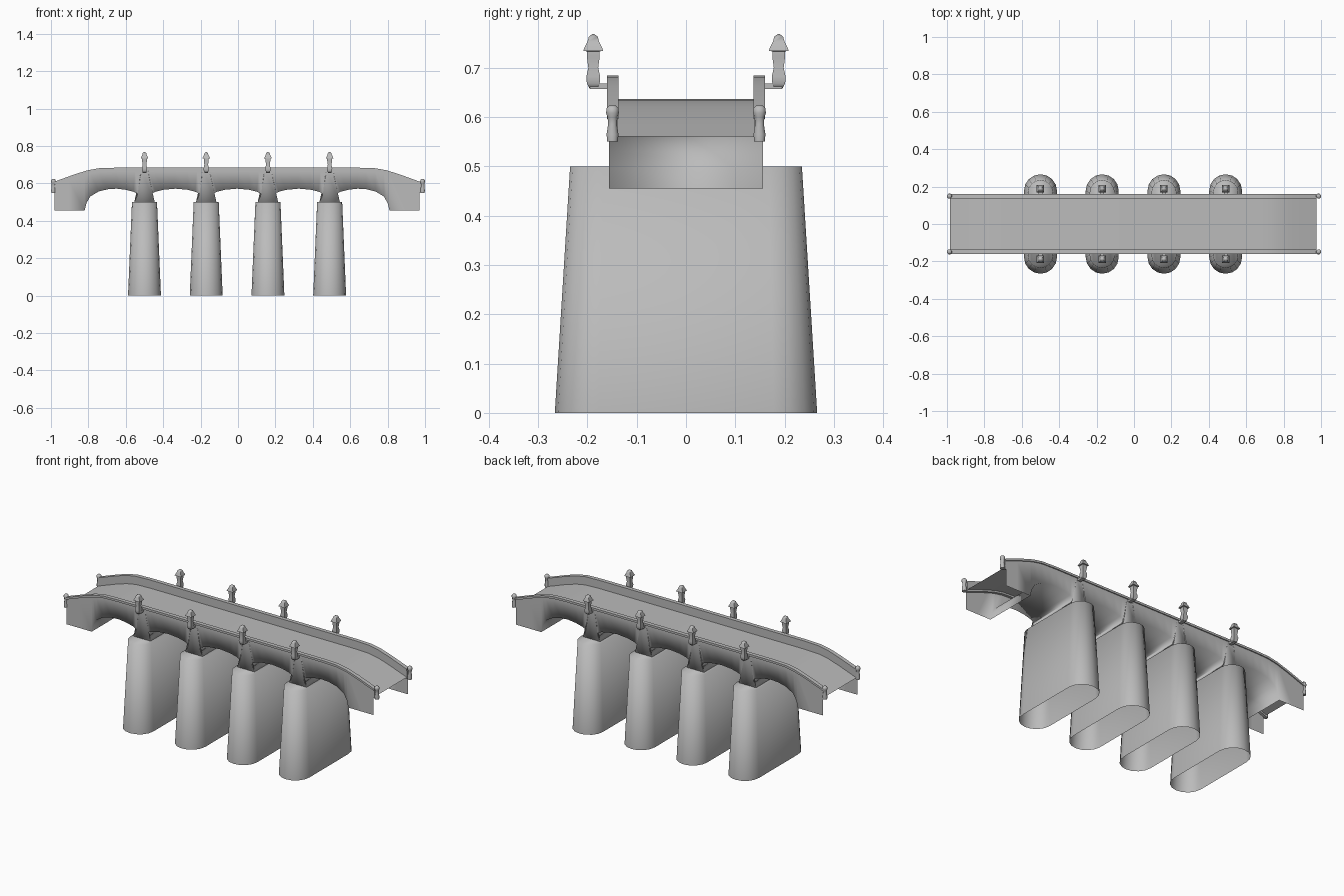
import bpy, bmesh, math

if "Cube" in bpy.data.objects:
    bpy.data.objects.remove(bpy.data.objects["Cube"])

stone = bpy.data.materials.new("grey_stone")
stone.use_nodes = True
stone.diffuse_color = (0.5, 0.5, 0.5, 1)
stone.node_tree.nodes["Principled BSDF"].inputs["Base Color"].default_value = (0.5, 0.5, 0.5, 1)

SHIFT = -0.005
PIERS = [-0.495, -0.165, 0.165, 0.495]
WALL_Y = 0.156


def finish(bm, name, angle=180, fix=True):
    if fix:
        bmesh.ops.recalc_face_normals(bm, faces=bm.faces)
    mesh = bpy.data.meshes.new(name)
    bm.to_mesh(mesh)
    bm.free()
    mesh.materials.append(stone)
    obj = bpy.data.objects.new(name, mesh)
    bpy.context.collection.objects.link(obj)
    bpy.ops.object.select_all(action="DESELECT")
    obj.select_set(True)
    bpy.context.view_layer.objects.active = obj
    bpy.ops.object.shade_smooth_by_angle(angle=math.radians(angle))
    return obj


def loft(bm, rings, closed=True, caps=(True, True)):
    """Skin a list of point rings; optionally cap the ends."""
    rows = [[bm.verts.new(p) for p in ring] for ring in rings]
    n = len(rows[0])
    for a, b in zip(rows, rows[1:]):
        for i in range(n if closed else n - 1):
            j = (i + 1) % n
            bm.faces.new((a[i], a[j], b[j], b[i]))
    if closed and caps[0]:
        bm.faces.new(rows[0][::-1])
    if closed and caps[1]:
        bm.faces.new(rows[-1])


def deck_z(x):
    """Road height: level in the middle, sloping down at both ends."""
    pts = [(0.65, 0.636), (0.74, 0.633), (0.8, 0.622), (0.87, 0.6), (0.98, 0.56)]
    x = abs(x)
    if x <= pts[0][0]:
        return pts[0][1]
    for (x0, z0), (x1, z1) in zip(pts, pts[1:]):
        if x <= x1:
            return z0 + (z1 - z0) * (x - x0) / (x1 - x0)
    return pts[-1][1]


STATIONS = [-0.98, -0.92, -0.87, -0.83, -0.8, -0.77, -0.74, -0.69, -0.65, 0]
STATIONS += [-x for x in STATIONS[-2::-1]]


def sweep(name, section, angle=40, closed=True):
    """Sweep a (y, height above road) section along the road."""
    bm = bmesh.new()
    loft(bm, [[(x + SHIFT, y, deck_z(x) + h) for y, h in section] for x in STATIONS], closed)
    return finish(bm, name, angle, closed)


# Road surface, parapets and copings
sweep("road_surface", [(-0.145, 0), (0.145, 0)], closed=False)
for s, side in ((1, "back"), (-1, "front")):
    sweep(side + "_parapet", [(s * y, h) for y, h in
          ((0.139, -0.01), (0.154, -0.01), (0.154, 0.04), (0.139, 0.04))])
    sweep(side + "_coping", [(s * y, h) for y, h in
          ((0.137, 0.036), (0.16, 0.036), (0.16, 0.048), (0.137, 0.048))])

# Arch line of one half: (bottom x, bottom z, top x)
neck = [(0.055, 0.498, 0.016), (0.042, 0.525, 0.018), (0.036, 0.545, 0.022),
        (0.06, 0.556, 0.05), (0.1, 0.566, 0.1)]
half = [(-0.975, 0.455), (-0.9, 0.455), (-0.815, 0.455), (-0.805, 0.495),
        (-0.785, 0.53), (-0.74, 0.557), (-0.69, 0.569), (-0.645, 0.572)]
half = [(x, z, x) for x, z in half]
for c in PIERS[:2]:
    half += [(c - x, z, c - t) for x, z, t in reversed(neck)]
    half += [(c + x, z, c + t) for x, z, t in neck]
    half.append((c + 0.165, 0.572, c + 0.165))
line = half + [(-x, z, -t) for x, z, t in half[-2::-1]]

# Hollow arched body: two spandrel walls joined by the soffit, open at the ends
bm = bmesh.new()
rows = []
for x, z, t in line:
    rows.append([bm.verts.new(p) for p in (
        (t + SHIFT, -WALL_Y, deck_z(t) + 0.03), (x + SHIFT, -WALL_Y, z),
        (x + SHIFT, WALL_Y, z), (t + SHIFT, WALL_Y, deck_z(t) + 0.03))])
for a, b in zip(rows, rows[1:]):
    middle = (a[1].co.x + b[1].co.x) / 2 - SHIFT
    for i in range(3):
        if i != 1 or abs(middle) < 0.815:
            bm.faces.new((a[i], a[i + 1], b[i + 1], b[i]))
finish(bm, "arched_body")


def stadium(cx, r, straight, z, n=8):
    """Long rounded ring with half-circle ends along y."""
    ring = []
    for s in (1, -1):
        for i in range(n + 1):
            a = math.pi * i / n
            ring.append((cx + s * r * math.cos(a), s * (straight + r * math.sin(a)), z))
    return ring


def turned(name, x, y, profile, sides=8):
    """Upright baluster shape from (radius, height) pairs."""
    bm = bmesh.new()
    turn = math.pi / sides
    loft(bm, [[(x + r * math.cos(turn + math.tau * i / sides) / math.cos(turn),
                y + r * math.sin(turn + math.tau * i / sides) / math.cos(turn), z)
               for i in range(sides)] for r, z in profile])
    return finish(bm, name, 70)


LAMP = [(0.008, 0.658), (0.013, 0.668), (0.014, 0.682), (0.01, 0.7), (0.013, 0.722),
        (0.013, 0.733), (0.02, 0.734), (0.019, 0.738), (0.012, 0.752), (0.009, 0.763),
        (0.002, 0.768)]
POST = [(0.011, 0.55), (0.012, 0.565), (0.009, 0.585), (0.01, 0.6), (0.013, 0.608),
        (0.012, 0.618), (0.007, 0.623)]

for k, c in enumerate(PIERS):
    # Tapered pier with rounded ends
    bm = bmesh.new()
    loft(bm, [stadium(c + SHIFT, 0.088, 0.178, 0), stadium(c + SHIFT, 0.067, 0.168, 0.5)],
         caps=(False, True))
    finish(bm, f"pier_{k + 1}")
    # Lamp on a bracket at each side of the pier
    for s, side in ((1, "back"), (-1, "front")):
        turned(f"{side}_lamp_{k + 1}", c + SHIFT, s * 0.188, LAMP, 4)
        bm = bmesh.new()
        loft(bm, [[(c + SHIFT + dx, y, z) for dx, z in
                   ((-0.01, 0.657), (0.01, 0.657), (0.01, 0.668), (-0.01, 0.668))]
                  for y in (s * 0.15, s * 0.195)])
        finish(bm, f"{side}_bracket_{k + 1}", 40)

# End posts of the parapets
for ex, end in ((-1, "right"), (1, "left")):
    for s, side in ((1, "back"), (-1, "front")):
        turned(f"{side}_{end}_post", ex * 0.987, s * 0.149, POST)
